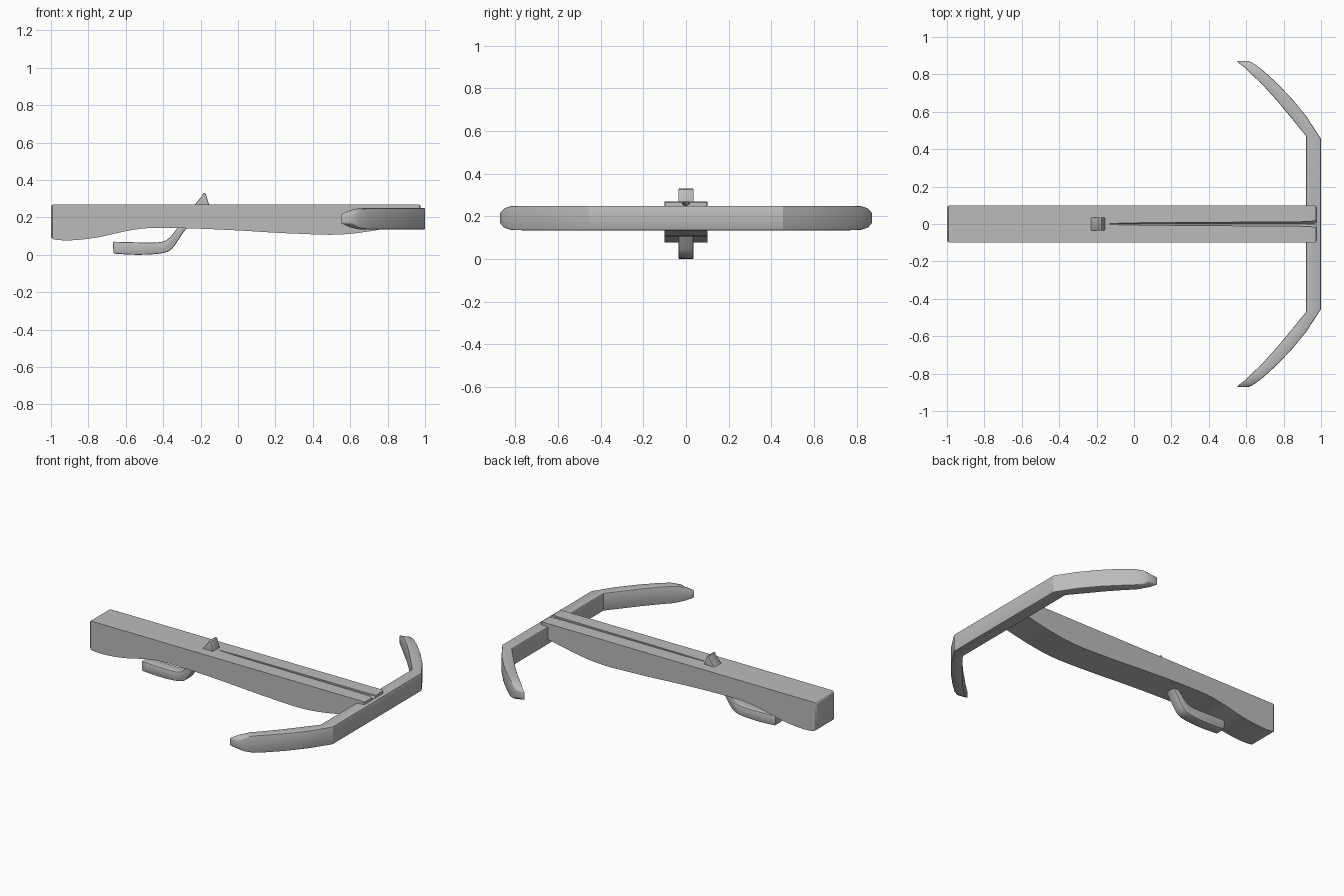
import bpy, bmesh, math
from mathutils import Vector

if "Cube" in bpy.data.objects:
    bpy.data.objects.remove(bpy.data.objects["Cube"])

grey = bpy.data.materials.new("plain grey")
grey.diffuse_color = (0.5, 0.5, 0.5, 1)
grey.use_nodes = True
grey.node_tree.nodes["Principled BSDF"].inputs["Base Color"].default_value = grey.diffuse_color


def loft(name, rings):
    """Skin equal-length rings of points and cap both ends."""
    bm = bmesh.new()
    loops = [[bm.verts.new(p) for p in r] for r in rings]
    n = len(loops[0])
    for a, b in zip(loops, loops[1:]):
        for i in range(n):
            j = (i + 1) % n
            bm.faces.new((a[i], a[j], b[j], b[i]))
    bm.faces.new(loops[0])
    bm.faces.new(loops[-1])
    bmesh.ops.recalc_face_normals(bm, faces=bm.faces)
    mesh = bpy.data.meshes.new(name)
    bm.to_mesh(mesh)
    bm.free()
    ob = bpy.data.objects.new(name, mesh)
    bpy.context.collection.objects.link(ob)
    mesh.materials.append(grey)
    return ob


def slab(name, profile, half):
    """Extrude an x-z outline across y."""
    return loft(name, [[(x, y, z) for x, z in profile] for y in (-half, half)])


def select(ob):
    bpy.ops.object.select_all(action='DESELECT')
    ob.select_set(True)
    bpy.context.view_layer.objects.active = ob


def finish(ob, width=0.0, angle=30, segments=2):
    select(ob)
    if width:
        m = ob.modifiers.new("bevel", 'BEVEL')
        m.width, m.segments = width, segments
        m.limit_method, m.angle_limit = 'ANGLE', math.radians(angle)
        bpy.ops.object.modifier_apply(modifier=m.name)
    bpy.ops.object.shade_smooth_by_angle(angle=math.radians(30))


def smooth(pts, steps=5):
    """Catmull-Rom curve through the points."""
    v = [Vector(p) for p in pts]
    v = [2 * v[0] - v[1]] + v + [2 * v[-1] - v[-2]]
    out = []
    for a, b, c, d in zip(v, v[1:], v[2:], v[3:]):
        for k in range(steps):
            t = k / steps
            out.append(0.5 * (2 * b + (c - a) * t + (2 * a - 5 * b + 4 * c - d) * t * t
                              + (3 * b - a - 3 * c + d) * t ** 3))
    return [tuple(p) for p in out] + [tuple(v[-2])]


# Stock: lofted along x with a wavy underside
belly = smooth([(-1, 0.083), (-0.93, 0.077), (-0.85, 0.08), (-0.75, 0.093), (-0.65, 0.115),
                (-0.56, 0.133), (-0.46, 0.143), (-0.25, 0.141), (0, 0.13), (0.2, 0.118),
                (0.38, 0.11), (0.5, 0.107), (0.6, 0.112), (0.7, 0.125), (0.8, 0.143),
                (0.975, 0.18)])
TOP = 0.27
stock = loft("stock", [[(x, -0.1, z), (x, 0.1, z), (x, 0.1, TOP), (x, -0.1, TOP)]
                       for x, z in belly])

# Round only the rims of the two end faces
bm = bmesh.new()
bm.from_mesh(stock.data)
for end, r in ((-1, 0.018), (0.975, 0.01)):
    rim = [e for e in bm.edges if all(abs(v.co.x - end) < 1e-4 for v in e.verts)]
    bmesh.ops.bevel(bm, geom=rim, offset=r, segments=3, profile=0.5, affect='EDGES')
bm.to_mesh(stock.data)
bm.free()

# Bolt groove: tapered V cut that flares at the muzzle
cutter = loft("groove_cutter", [
    [(x, -w, TOP + 0.01), (x, w, TOP + 0.01), (x, w, TOP - d * 0.4), (x, 0, TOP - d),
     (x, -w, TOP - d * 0.4)]
    for x, w, d in ((-0.13, 0.003, 0.004), (0.05, 0.007, 0.015), (0.85, 0.011, 0.022),
                    (0.94, 0.013, 0.024), (1.05, 0.03, 0.026))])
cutter.hide_render = True
select(stock)
m = stock.modifiers.new("groove", 'BOOLEAN')
m.operation, m.solver, m.object = 'DIFFERENCE', 'EXACT', cutter
bpy.ops.object.modifier_apply(modifier=m.name)
bpy.data.objects.remove(cutter)
finish(stock)

# Bow: straight centre with curved, tapering limbs (outer x,y / inner x,y / half height)
limb = [(1.0, 0.455, 0.92, 0.47, 0.0575), (0.922, 0.575, 0.845, 0.562, 0.0575),
        (0.837, 0.678, 0.768, 0.655, 0.0575), (0.755, 0.762, 0.696, 0.735, 0.0575),
        (0.69, 0.821, 0.64, 0.79, 0.0565), (0.645, 0.855, 0.59, 0.838, 0.045),
        (0.615, 0.872, 0.548, 0.87, 0.025)]
MID = 0.1925


def bow_ring(s, side):
    ox, oy, ix, iy, h = s
    return [(ox, side * oy, MID - h), (ox, side * oy, MID + h),
            (ix, side * iy, MID + h), (ix, side * iy, MID - h)]


bow = loft("bow", [bow_ring(s, -1) for s in reversed(limb)] + [bow_ring(s, 1) for s in limb])
finish(bow, 0.006, 50)

# Trigger lever: bent bar under the stock
lever = slab("trigger_lever",
             smooth([(-0.67, 0.07), (-0.52, 0.066), (-0.44, 0.066), (-0.395, 0.073),
                     (-0.36, 0.097), (-0.33, 0.135), (-0.29, 0.18)], 3) +
             smooth([(-0.235, 0.18), (-0.28, 0.135), (-0.315, 0.085), (-0.35, 0.036),
                     (-0.385, 0.013), (-0.45, 0.003), (-0.55, 0.0), (-0.665, 0.006)], 3), 0.036)
finish(lever, 0.007, 50)

# String catch: sloped tooth on top of the stock
catch = slab("string_catch", [(-0.25, 0.245), (-0.19, 0.318), (-0.187, 0.332), (-0.173, 0.328),
                              (-0.148, 0.245)], 0.036)
finish(catch, 0.005, 50)
